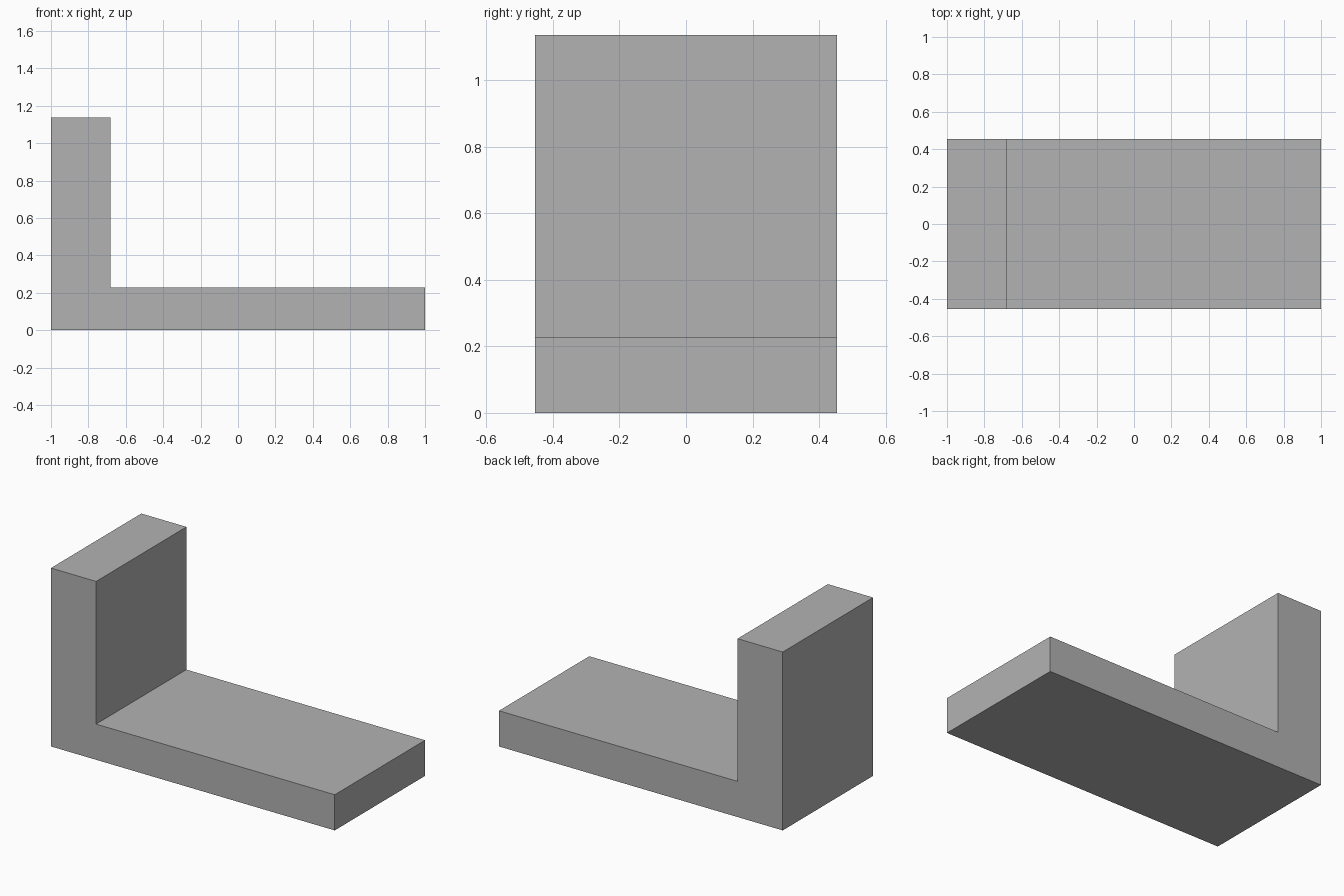
import bpy
import bmesh

cube = bpy.data.objects.get("Cube")
if cube:
    bpy.data.objects.remove(cube, do_unlink=True)

# Plain grey material
grey = bpy.data.materials.new("plain_grey")
grey.use_nodes = True
colour = (0.448, 0.448, 0.448, 1)
grey.diffuse_color = colour
for node in grey.node_tree.nodes:
    if node.type == "BSDF_PRINCIPLED":
        node.inputs["Base Color"].default_value = colour

# Overall proportions
UNIT = 1 / 22
LENGTH, WIDTH, HEIGHT = 44 * UNIT, 20 * UNIT, 25 * UNIT
BASE_THICK, WALL_THICK = 5 * UNIT, 7 * UNIT

# L-shaped side profile: low base plate with an upright wall at one end
left, right = -LENGTH / 2, LENGTH / 2
inner = left + WALL_THICK
profile = [(left, 0), (right, 0), (right, BASE_THICK),
           (inner, BASE_THICK), (inner, HEIGHT), (left, HEIGHT)]

# Extrude the profile across the width
bm = bmesh.new()
face = bm.faces.new([bm.verts.new((x, -WIDTH / 2, z)) for x, z in profile])
extruded = bmesh.ops.extrude_face_region(bm, geom=[face], use_keep_orig=True)
moved = [g for g in extruded["geom"] if isinstance(g, bmesh.types.BMVert)]
bmesh.ops.translate(bm, verts=moved, vec=(0, WIDTH, 0))
bmesh.ops.recalc_face_normals(bm, faces=bm.faces)

mesh = bpy.data.meshes.new("angle_bracket")
bm.to_mesh(mesh)
bm.free()
mesh.materials.append(grey)
bracket = bpy.data.objects.new("angle_bracket", mesh)
bpy.context.collection.objects.link(bracket)
